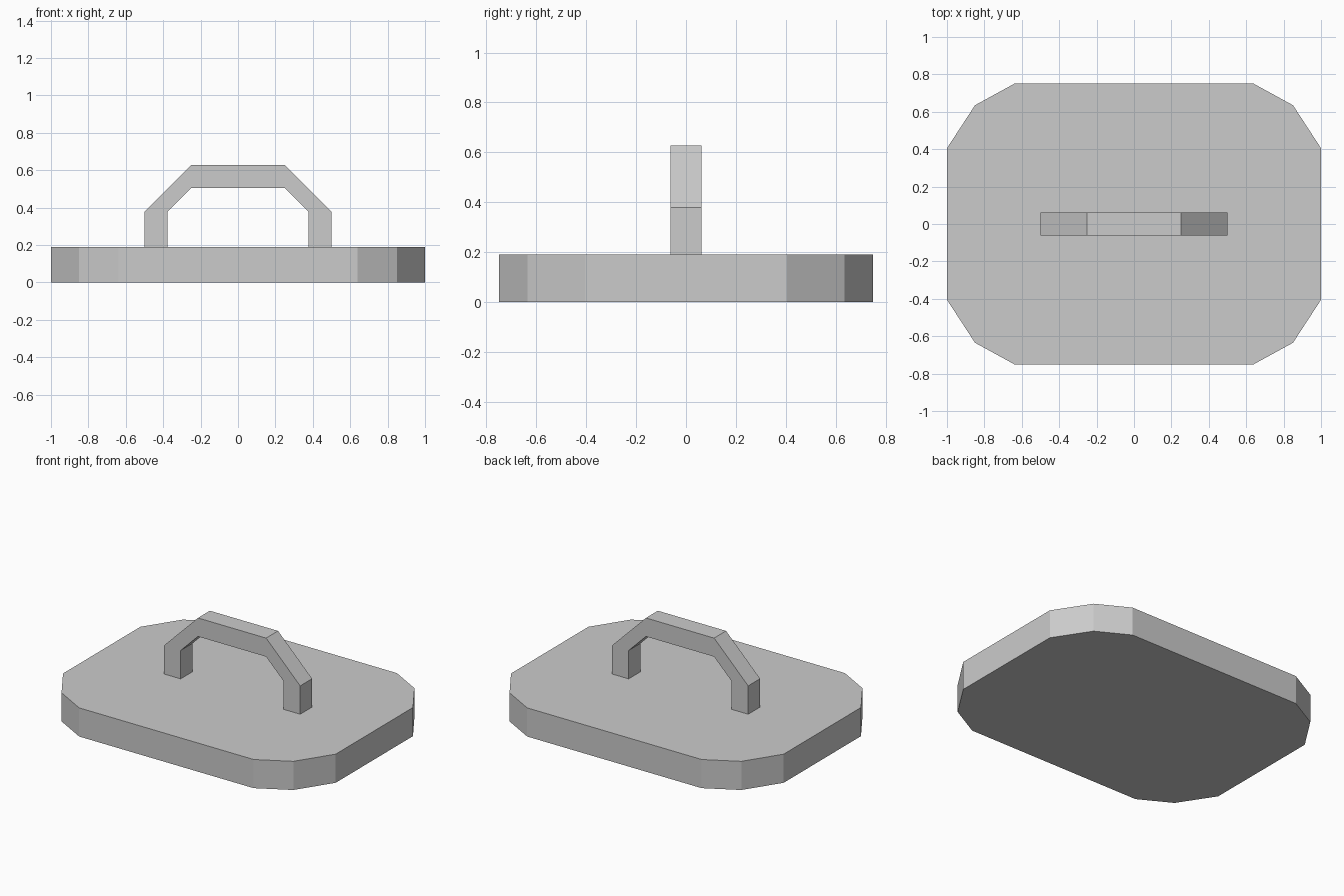
import bpy
import bmesh

if "Cube" in bpy.data.objects:
    bpy.data.objects.remove(bpy.data.objects["Cube"])


def prism(name, pts, vec):
    """Extrude a closed planar outline along vec."""
    bm = bmesh.new()
    face = bm.faces.new([bm.verts.new(p) for p in pts])
    ext = bmesh.ops.extrude_face_region(bm, geom=[face])
    verts = [g for g in ext["geom"] if isinstance(g, bmesh.types.BMVert)]
    bmesh.ops.translate(bm, verts=verts, vec=vec)
    bmesh.ops.recalc_face_normals(bm, faces=bm.faces)
    mesh = bpy.data.meshes.new(name)
    bm.to_mesh(mesh)
    bm.free()
    obj = bpy.data.objects.new(name, mesh)
    bpy.context.collection.objects.link(obj)
    return obj


# Base plate: one corner mirrored into a twelve-sided outline
corner = [(1.0, 0.405), (0.85, 0.635), (0.64, 0.75)]
half = corner + [(-x, y) for x, y in reversed(corner)]
outline = half + [(-x, -y) for x, y in half]
prism("base_plate", [(x, y, 0) for x, y in outline], (0, 0, 0.19))

# Handle: arched bar, right half of the profile mirrored to the left
W = 0.0625
outer = [(0.5, 0.19), (0.5, 0.378), (0.25, 0.628)]
inner = [(0.25, 0.505), (0.377, 0.378), (0.377, 0.19)]
arch = (outer + [(-x, z) for x, z in reversed(outer)]
        + [(-x, z) for x, z in reversed(inner)] + inner)
prism("handle", [(x, -W, z) for x, z in arch], (0, 2 * W, 0))
